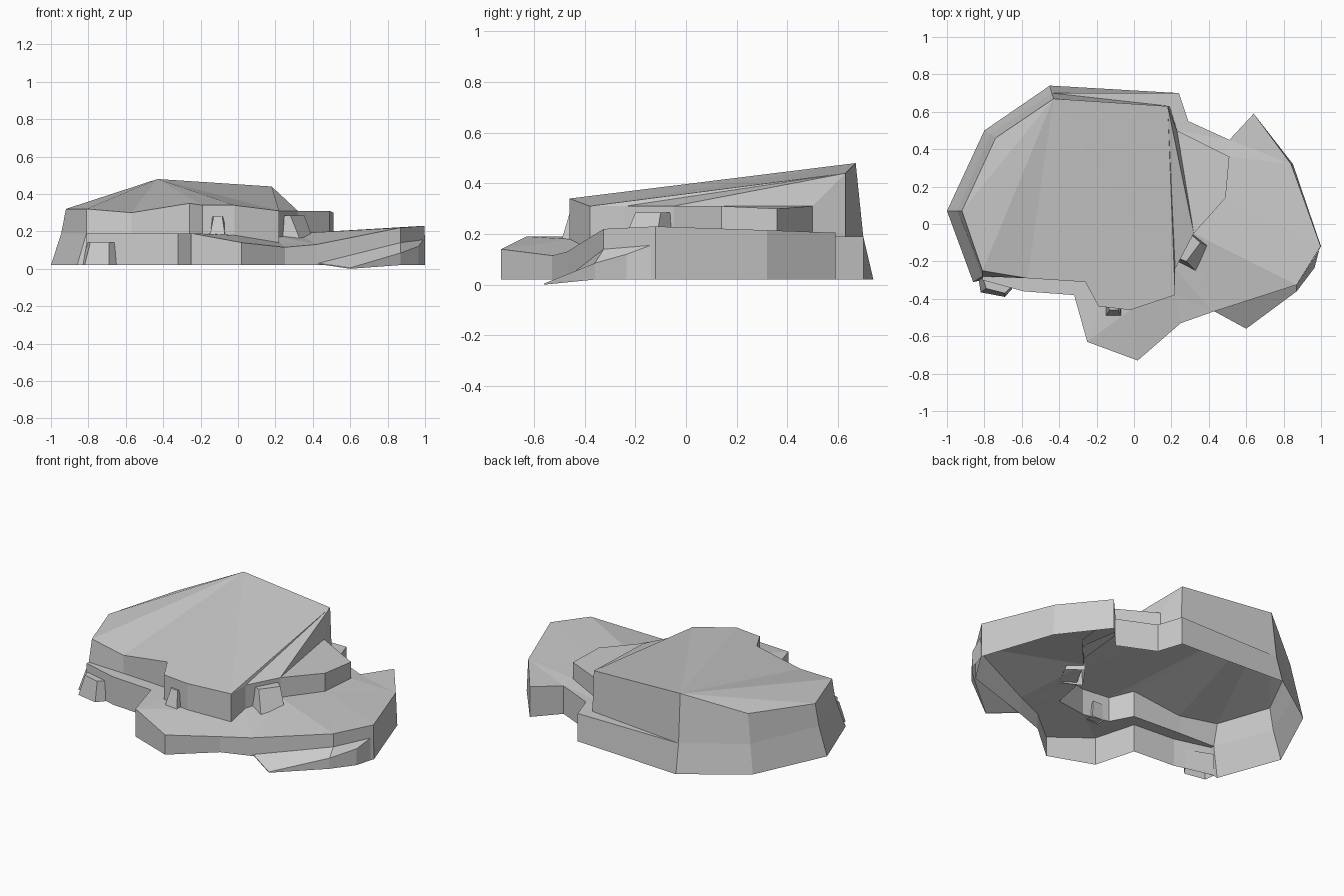
import bpy, bmesh

if "Cube" in bpy.data.objects:
    bpy.data.objects.remove(bpy.data.objects["Cube"])


def build(name, polys):
    """Make a flat-shaded mesh from 3D polygons, welding shared corners."""
    bm = bmesh.new()
    for poly in polys:
        bm.faces.new([bm.verts.new(p) for p in poly])
    bmesh.ops.remove_doubles(bm, verts=bm.verts, dist=0.0005)
    bmesh.ops.triangulate(bm, faces=[f for f in bm.faces if len(f.verts) > 4])
    bmesh.ops.recalc_face_normals(bm, faces=bm.faces)
    me = bpy.data.meshes.new(name)
    bm.to_mesh(me)
    bm.free()
    ob = bpy.data.objects.new(name, me)
    bpy.context.collection.objects.link(ob)
    return ob


def strip(a, b, closed=False):
    """Quads between two rows of points."""
    n = len(a)
    return [[a[i], a[(i + 1) % n], b[(i + 1) % n], b[i]]
            for i in range(n if closed else n - 1)]


def drop(row, z):
    return [(p[0], p[1], z) for p in row]


BASE = 0.02

# cliff back and left side: three rows of corners, back right to front left
side_base = [(-0.45, 0.74, BASE), (-0.80, 0.50, BASE), (-1.0, 0.07, BASE),
             (-0.86, -0.31, BASE), (-0.81, -0.305, BASE)]
side_mid = [(-0.44, 0.70, 0.19), (-0.77, 0.48, 0.19), (-0.945, 0.07, 0.19),
            (-0.81, -0.28, 0.19), (-0.81, -0.30, 0.19)]
side_top = [(-0.43, 0.67, 0.48), (-0.74, 0.46, 0.36), (-0.92, 0.07, 0.32),
            (-0.81, -0.25, 0.32)]

# upper front wall and right shelf wall, left to right then round to the back
foot = [(-0.81, -0.28, 0.19), (-0.57, -0.29, 0.19), (-0.26, -0.31, 0.19),
        (-0.19, -0.44, 0.19), (-0.02, -0.46, 0.18), (0.22, -0.38, 0.14),
        (0.22, -0.24, 0.17), (0.32, -0.05, 0.19), (0.49, 0.14, 0.20),
        (0.51, 0.36, 0.20), (0.23, 0.50, 0.19), (0.19, 0.63, 0.19),
        (-0.44, 0.70, 0.19)]
heights = [0.32, 0.30, 0.35, 0.34, 0.34, 0.31, 0.31, 0.31, 0.31, 0.30, 0.31]
brow = [(p[0], p[1], h) for p, h in zip(foot, heights)]
brow[0] = side_top[3]
brow += [(0.18, 0.63, 0.44), side_top[0]]

# sloping plateau, fanned from its highest corner
peak = side_top[0]
ring = side_top[1:] + brow[1:6] + [brow[11]]
plateau = [[peak, ring[i], ring[i + 1]] for i in range(len(ring) - 1)]
bank = [[brow[11], brow[5], brow[6]], [brow[11], brow[6], brow[7]],
        [brow[11], brow[7], brow[10]]]
shelf = [[brow[7], brow[8], brow[9], brow[10]]]
build("upper_cliff", plateau + bank + shelf + strip(foot, brow)
      + strip(side_base[:4], side_mid[:4]) + strip(side_mid[:4], side_top))

# lower terrace with its outer wall, open underneath
rim = [side_mid[4], (-0.59, -0.36, 0.19), (-0.32, -0.38, 0.19),
       (-0.25, -0.63, 0.19), (0.02, -0.73, 0.14), (0.25, -0.53, 0.115),
       (0.42, -0.47, 0.13), (0.87, -0.325, 0.22), (0.998, -0.12, 0.23),
       (0.84, 0.32, 0.215), (0.64, 0.59, 0.205), (0.51, 0.45, 0.19),
       (0.29, 0.55, 0.19), (0.24, 0.70, 0.19)]
rim_base = drop(rim, BASE)
rim_base[9], rim_base[8] = (0.85, 0.32, BASE), (1.0, -0.12, BASE)
back_wall = [[rim_base[-1], side_base[0], side_mid[0], rim[-1]]]
corner = [[side_base[3], rim_base[0], rim[0], side_mid[3]]]
build("terrace", [rim + foot[::-1]] + strip(rim_base, rim) + back_wall + corner)

# ramp climbing along the right front of the terrace
inner = [(0.43, -0.467, 0.03), (0.87, -0.325, 0.14), (0.99, -0.14, 0.155)]
outer = [(0.60, -0.56, 0.005), (0.87, -0.36, 0.085), (0.965, -0.235, 0.12)]
outer_base = [(0.60, -0.56, 0.0), (0.87, -0.36, BASE), (0.965, -0.235, BASE)]
end = [[inner[2], outer[2], outer_base[2], (0.99, -0.14, BASE)]]
start = [[inner[0], outer[0], outer_base[0], (0.43, -0.467, 0.025)]]
build("ramp", strip(inner, outer) + strip(outer, outer_base) + end + start)


def doorway(name, base, top, z0, z1):
    """Tapered stone doorway: four footprint corners and four top corners."""
    lo = [(x, y, z0) for x, y in base]
    hi = [(x, y, z1) for x, y in top]
    build(name, strip(lo, hi, True) + [hi])


# three tapered cave doorways
doorway("left_doorway", [(-0.83, -0.30), (-0.82, -0.365), (-0.69, -0.39), (-0.65, -0.345)],
        [(-0.81, -0.28), (-0.79, -0.345), (-0.69, -0.37), (-0.66, -0.34)], BASE, 0.14)
doorway("front_doorway", [(-0.15, -0.44), (-0.15, -0.49), (-0.07, -0.49), (-0.07, -0.44)],
        [(-0.14, -0.44), (-0.13, -0.46), (-0.085, -0.46), (-0.075, -0.44)], 0.18, 0.28)
doorway("right_doorway", [(0.21, -0.19), (0.33, -0.25), (0.40, -0.12), (0.31, -0.05)],
        [(0.23, -0.18), (0.28, -0.20), (0.355, -0.10), (0.31, -0.06)], 0.16, 0.285)
